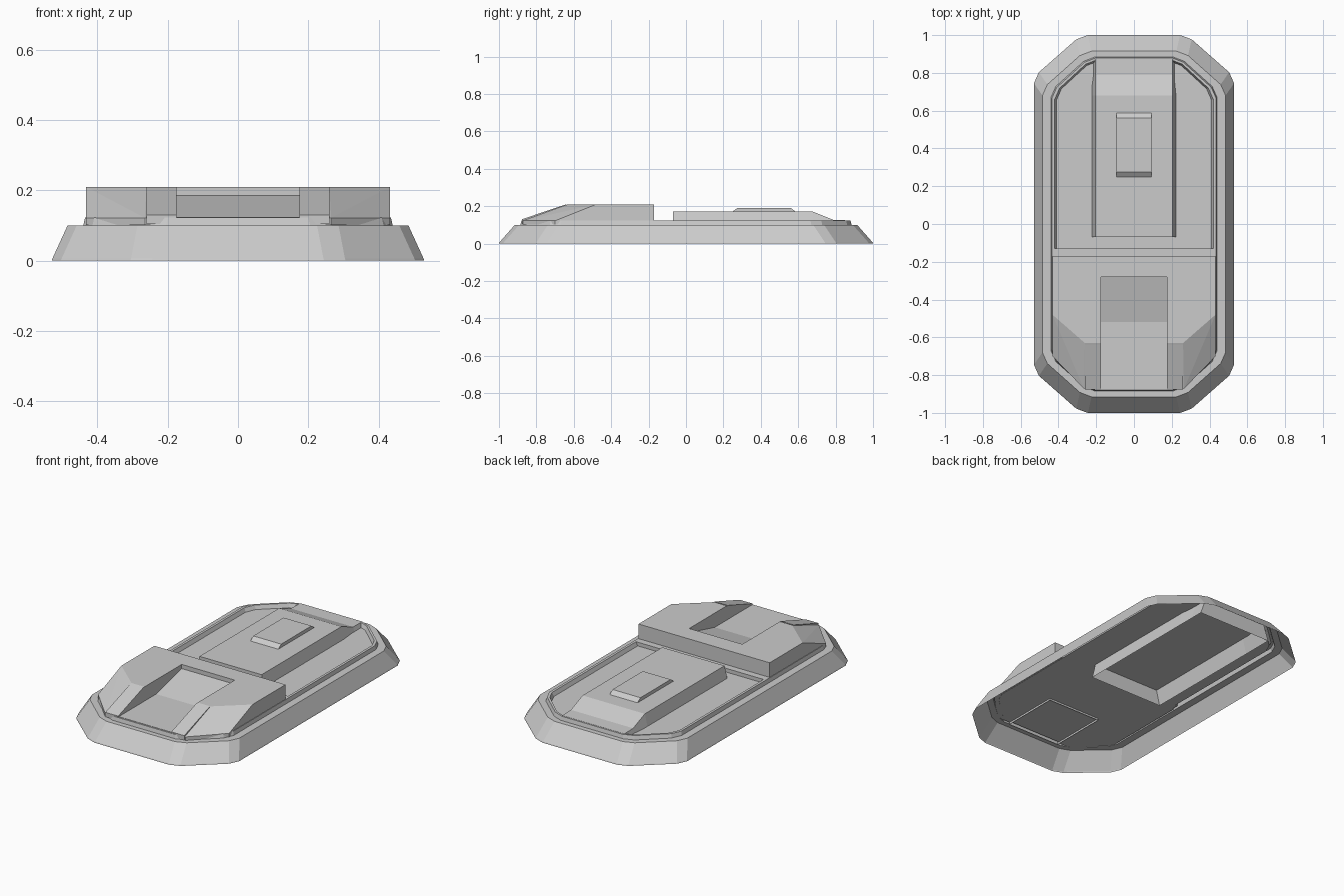
import bpy, bmesh
from mathutils import Vector

if "Cube" in bpy.data.objects:
    bpy.data.objects.remove(bpy.data.objects["Cube"])


def finish(name, bm, open_below=None):
    bmesh.ops.recalc_face_normals(bm, faces=bm.faces)
    if open_below is not None:      # shell parts have no bottom face
        low = [f for f in bm.faces if all(v.co.z < open_below for v in f.verts)]
        bmesh.ops.delete(bm, geom=low, context='FACES')
    me = bpy.data.meshes.new(name)
    bm.to_mesh(me)
    bm.free()
    ob = bpy.data.objects.new(name, me)
    bpy.context.collection.objects.link(ob)
    return ob


def loft(name, rings, open_below=None):
    bm = bmesh.new()
    loops = [[bm.verts.new(p) for p in r] for r in rings]
    n = len(loops[0])
    for a, b in zip(loops, loops[1:]):
        for i in range(n):
            bm.faces.new((a[i], a[(i + 1) % n], b[(i + 1) % n], b[i]))
    bm.faces.new(loops[0][::-1])
    bm.faces.new(loops[-1])
    return finish(name, bm, open_below)


def hull(name, pts, open_below=None):
    bm = bmesh.new()
    for p in pts:
        bm.verts.new(p)
    bmesh.ops.convex_hull(bm, input=bm.verts[:])
    bmesh.ops.dissolve_limit(bm, angle_limit=0.01, verts=bm.verts[:], edges=bm.edges[:])
    return finish(name, bm, open_below)


def box_pts(x0, x1, y0, y1, z0, z1):
    return [(x, y, z) for x in (x0, x1) for y in (y0, y1) for z in (z0, z1)]


def octagon(hx, hy, cx, cy, z, cut=0.035):
    # elongated octagon with each corner clipped again
    c = [(hx, -hy + cy), (hx, hy - cy), (hx - cx, hy), (-hx + cx, hy),
         (-hx, hy - cy), (-hx, -hy + cy), (-hx + cx, -hy), (hx - cx, -hy)]
    out = []
    for i, p in enumerate(c):
        p = Vector(p)
        for q in (Vector(c[i - 1]), Vector(c[(i + 1) % 8])):
            out.append((*(p + (q - p).normalized() * cut), z))
    return out


# Hollow base tray: sloped wall, low rim, sunken deck
loft("base_tray", [
    octagon(.53, 1.0, .25, .22, 0),
    octagon(.528, .998, .25, .22, .006),
    octagon(.485, .915, .225, .2, .1),
    octagon(.44, .885, .2, .18, .1),
    octagon(.435, .88, .2, .18, .123),
    octagon(.42, .87, .19, .175, .123),
    octagon(.41, .862, .185, .17, .1)], open_below=.001)

# Ledge between the rear deck and the front block
hull("cross_ledge", box_pts(-.425, .425, -.18, -.13, .101, .123))

# Rear raised panel, an open shell passing through the deck
panel = []
for y, z in ((-.07, .17), (.68, .17), (.79, .126), (.872, .124)):
    panel.append([(-.245, y, .01), (.245, y, .01), (.205, y, z), (-.205, y, z)])
loft("rear_panel", panel, open_below=.02)

# Button with sloped ends
hull("panel_button", [(s * .092, y, z) for s in (-1, 1)
                      for y, z in ((.245, .168), (.59, .168), (.275, .19), (.56, .19))])

# Front raised cheeks and sloping bars, mirrored
for s, side in ((-1, "left"), (1, "right")):
    low = [(.175, -.17), (.432, -.17), (.432, -.70), (.265, -.872), (.175, -.872)]
    top = [(.175, -.17), (.432, -.17), (.432, -.48), (.26, -.63), (.175, -.63)]
    hull(side + "_cheek", [(s * x, y, .122) for x, y in low] +
         [(s * x, y, .21) for x, y in top])
    hull(side + "_cheek_foot", [(s * x, y, z) for x, y in low for z in (.101, .122)])
    hull(side + "_bar", [(s * x, y, z) for x in (.175, .26)
                         for y, z in ((-.64, .105), (-.64, .21), (-.877, .105), (-.877, .13))])

# Bridge joining the cheeks
hull("front_bridge", box_pts(-.175, .175, -.28, -.17, .105, .21))

# Ramp rising behind the front insert
hull("notch_ramp", [(s * .175, y, z) for s in (-1, 1)
                    for y, z in ((-.52, .105), (-.52, .125), (-.28, .105), (-.28, .185))])

# Front insert, its open lower edge just showing under the deck
hull("front_insert", box_pts(-.175, .175, -.872, -.52, .088, .125), open_below=.09)
